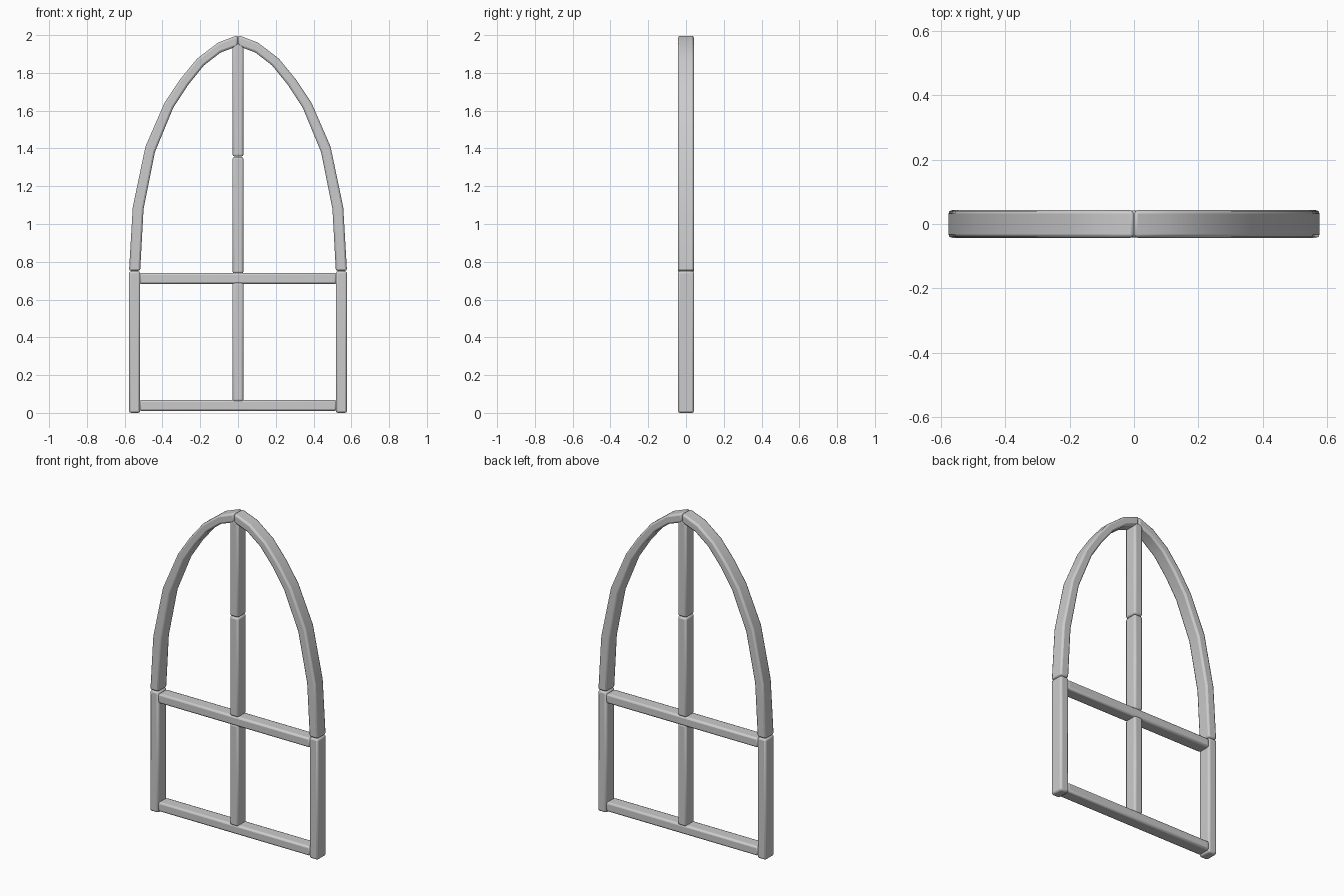
import bpy, bmesh

if "Cube" in bpy.data.objects:
    bpy.data.objects.remove(bpy.data.objects["Cube"])


def beam(name, rungs, depth=0.084, bevel=0.011):
    """Solid bar from (x, z) pairs of opposite sides, with softened edges."""
    bm = bmesh.new()
    rings = []
    for (ax, az), (bx, bz) in rungs:
        h = depth / 2
        rings.append([bm.verts.new(c) for c in
                      ((ax, -h, az), (bx, -h, bz), (bx, h, bz), (ax, h, az))])
    for r, s in zip(rings, rings[1:]):
        for i in range(4):
            j = (i + 1) % 4
            bm.faces.new((r[i], r[j], s[j], s[i]))
    bm.faces.new(rings[0])
    bm.faces.new(rings[-1])
    bmesh.ops.recalc_face_normals(bm, faces=bm.faces)
    me = bpy.data.meshes.new(name)
    bm.to_mesh(me)
    bm.free()
    ob = bpy.data.objects.new(name, me)
    bpy.context.collection.objects.link(ob)
    mod = ob.modifiers.new("soft_edges", "BEVEL")
    mod.width = bevel
    mod.segments = 2
    mod.limit_method = "ANGLE"
    mod.angle_limit = 0.9
    bpy.ops.object.select_all(action="DESELECT")
    ob.select_set(True)
    bpy.context.view_layer.objects.active = ob
    bpy.ops.object.shade_smooth_by_angle(angle=0.9)
    return ob


def upright(name, x0, x1, z0, z1, **kw):
    zs = (z0, (z0 + z1) / 2, z1)
    return beam(name, [((x0, z), (x1, z)) for z in zs], **kw)


def crossbar(name, half, z0, z1):
    return beam(name, [((x, z0), (x, z1)) for x in (-half, 0, half)], depth=0.082)


# Pointed arch: outer and inner edge of the right half
outer = [(0.577, 0.752), (0.557, 1.09), (0.490, 1.41), (0.390, 1.64),
         (0.307, 1.765), (0.217, 1.875), (0.106, 1.96), (0.001, 2.0)]
inner = [(0.518, 0.752), (0.500, 1.08), (0.440, 1.38), (0.343, 1.615),
         (0.265, 1.735), (0.180, 1.84), (0.092, 1.908), (0.001, 1.942)]

# Side posts and arch halves
for side, s in (("left", -1), ("right", 1)):
    upright(side + "_post", s * 0.518, s * 0.577, 0.0, 0.75, depth=0.086)
    beam(side + "_arch",
         [((s * a, b), (s * c, d)) for (a, b), (c, d) in zip(outer, inner)],
         depth=0.086)

# Sill and transom
crossbar("sill", 0.522, 0.01, 0.068)
crossbar("transom", 0.522, 0.682, 0.741)

# Central mullion in three lengths
for name, z0, z1 in (("lower_mullion", 0.06, 0.69),
                     ("middle_mullion", 0.738, 1.355),
                     ("upper_mullion", 1.357, 1.955)):
    upright(name, -0.029, 0.029, z0, z1, depth=0.083)
